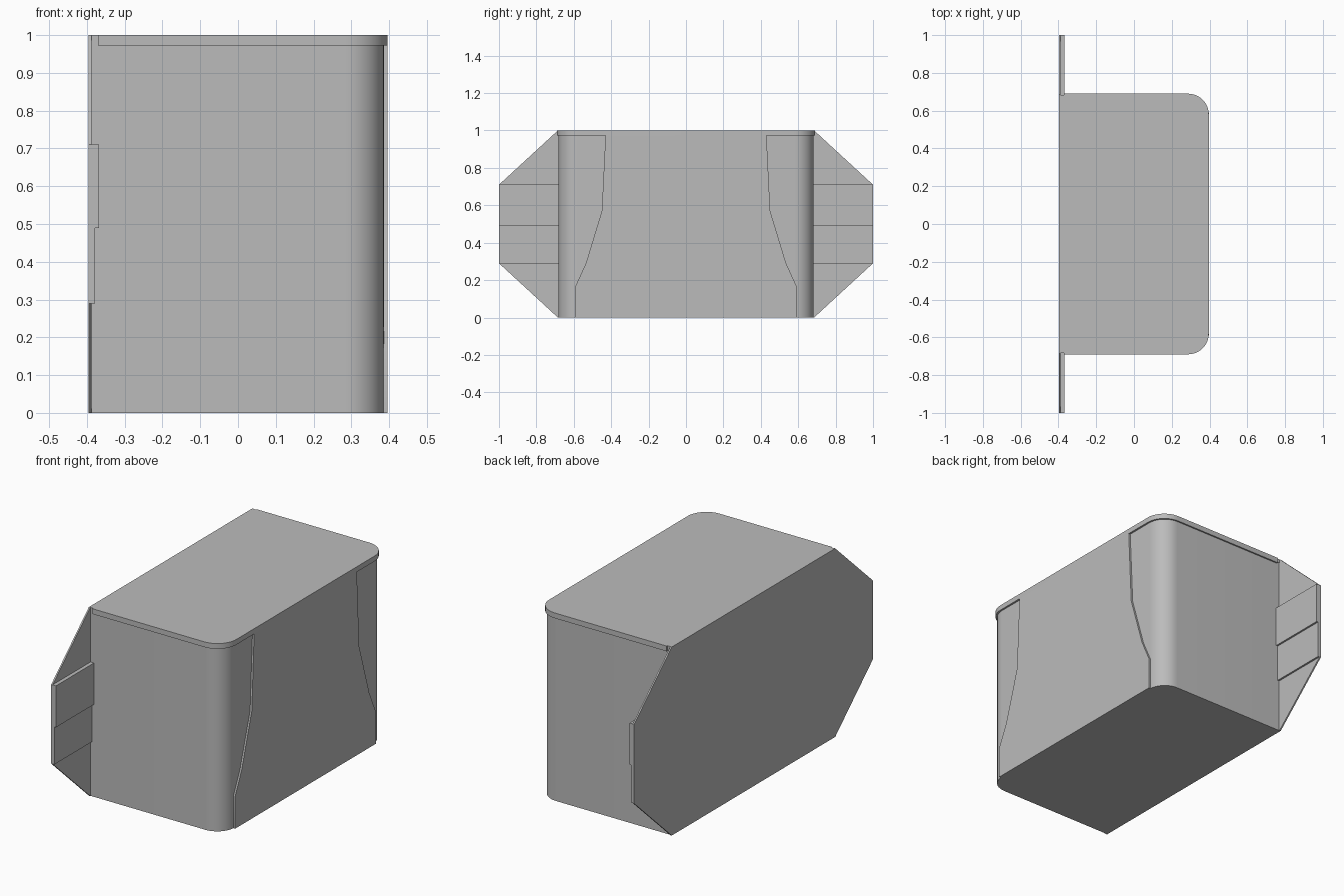
import bpy, bmesh, math

if "Cube" in bpy.data.objects:
    bpy.data.objects.remove(bpy.data.objects["Cube"])

grey = bpy.data.materials.new("plain_grey")
grey.diffuse_color = (0.5, 0.5, 0.5, 1)
grey.use_nodes = True
grey.node_tree.nodes["Principled BSDF"].inputs["Base Color"].default_value = grey.diffuse_color


def prism(name, outline, lo, hi, axis):
    """Extrude a closed 2D outline from lo to hi along 'x' (y,z outline) or 'z' (x,y outline)."""
    place = (lambda p, h: (h, *p)) if axis == "x" else (lambda p, h: (*p, h))
    bm = bmesh.new()
    low = [bm.verts.new(place(p, lo)) for p in outline]
    high = [bm.verts.new(place(p, hi)) for p in outline]
    bm.faces.new(low)
    bm.faces.new(high)
    n = len(outline)
    for i in range(n):
        j = (i + 1) % n
        bm.faces.new((low[i], low[j], high[j], high[i]))
    bmesh.ops.recalc_face_normals(bm, faces=bm.faces)
    mesh = bpy.data.meshes.new(name)
    bm.to_mesh(mesh)
    bm.free()
    mesh.materials.append(grey)
    obj = bpy.data.objects.new(name, mesh)
    bpy.context.collection.objects.link(obj)
    bpy.context.view_layer.objects.active = obj
    obj.select_set(True)
    bpy.ops.object.shade_smooth_by_angle(angle=math.radians(30))
    obj.select_set(False)
    return obj


def rounded_outline(x0, x1, half, r, steps=10):
    """Rectangle whose two corners on the +x side are rounded."""
    pts = [(x0, -half)]
    for cy, start in ((-half + r, -90), (half - r, 0)):
        for i in range(steps + 1):
            a = math.radians(start + 90 * i / steps)
            pts.append((x1 - r + r * math.cos(a), cy + r * math.sin(a)))
    return pts + [(x0, half)]


def box_outline(a0, a1, b0, b1):
    return [(a0, b0), (a1, b0), (a1, b1), (a0, b1)]


# Main housing with rounded corners
prism("housing", rounded_outline(-0.388, 0.386, 0.682, 0.10), 0, 0.99, "z")

# Slightly overhanging top lid, and the top strip that joins it to the plate
prism("lid", rounded_outline(-0.37, 0.396, 0.69, 0.11), 0.972, 1.0, "z")
prism("lid_rear_strip", box_outline(-0.39, -0.37, -0.684, 0.684), 0.98, 1.0, "z")

# Raised panel that widens towards the bottom
side = [(0.59, 0), (0.59, 0.17), (0.535, 0.29), (0.45, 0.57), (0.43, 0.98)]
prism("raised_panel", side + [(-y, z) for y, z in reversed(side)], 0.37, 0.396, "x")

# Eight-sided mounting plate
edge = [(0.685, 0), (1.0, 0.29), (1.0, 0.71), (0.685, 1.0)]
prism("mounting_plate", edge + [(-y, z) for y, z in reversed(edge)], -0.396, -0.388, "x")

# Stepped mounting tabs on both sides
for label, s in (("near", -1), ("far", 1)):
    prism(label + "_upper_tab", box_outline(s * 0.67, s * 1.0, 0.49, 0.71), -0.39, -0.368, "x")
    prism(label + "_lower_tab", box_outline(s * 0.67, s * 1.0, 0.29, 0.49), -0.39, -0.378, "x")
